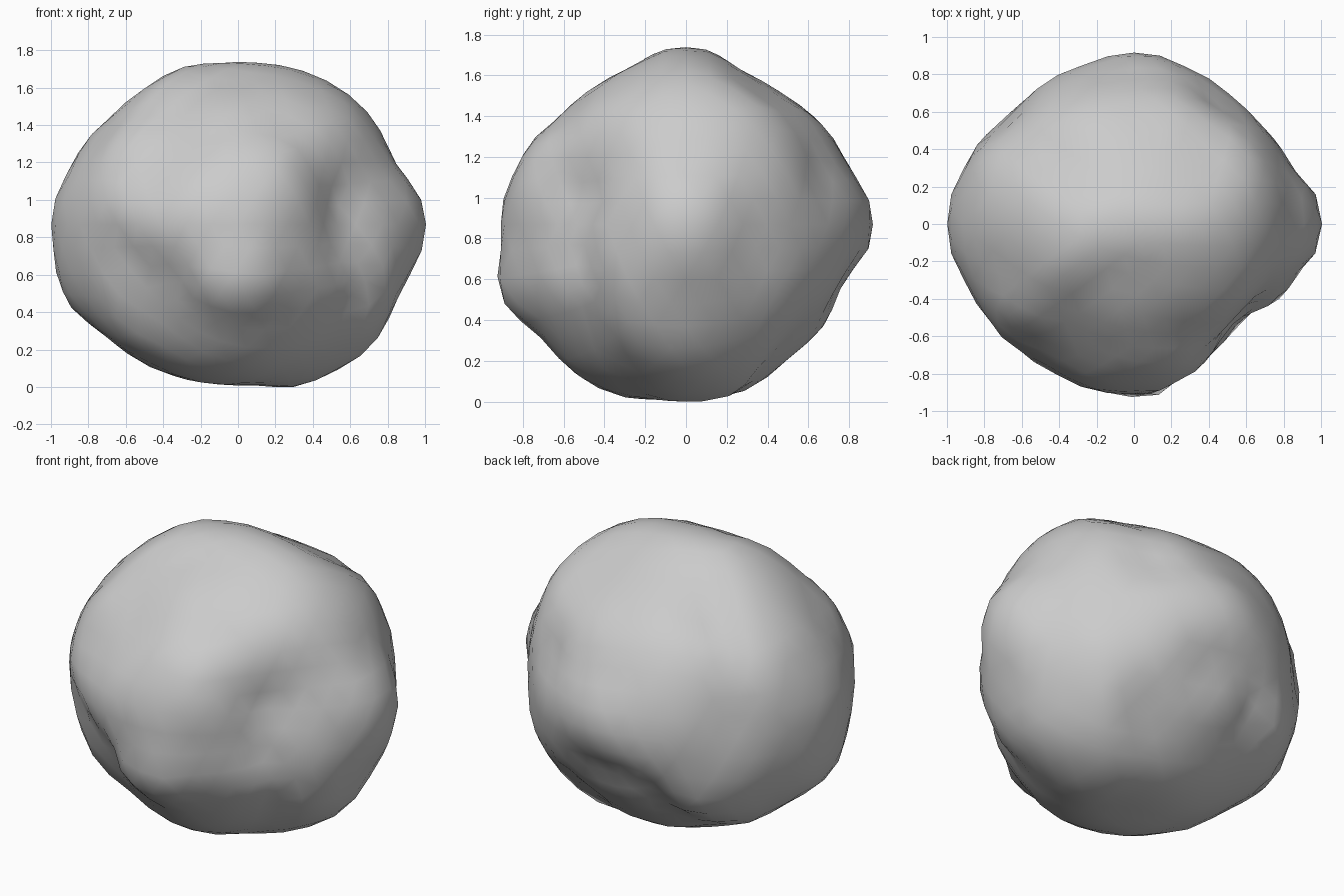
import bpy
import bmesh
import math
from mathutils import Vector

default = bpy.data.objects.get("Cube")
if default:
    bpy.data.objects.remove(default, do_unlink=True)

# Boulder radii around its upright and level sections, in even angle steps
SECTION_XZ = [1.01, .90, .93, .89, .87, .90, .90, .94,
              1.0, 1.01, .92, .87, .86, .93, .99, .94]
SECTION_YZ = [.92, .84, .82, .80, .87, .81, .82, .87,
              .88, .98, .90, .90, .86, .87, .83, .82]
SECTION_XY = [1.01, .89, .86, .86, .92, .90, .89, .95,
              1.0, .95, .92, .89, .90, .82, .77, .87]

# Radii around the three tilted sections
TILT_FRONT = [.86, .86, .85, .80, .80, .87, .88, .93,
              .92, .83, .86, .93, .89, .93, .92, .91]
TILT_BACK = [.92, .84, .80, .81, .85, .90, .92, .89,
             .86, .87, .83, .82, .86, .90, .96, .95]
TILT_UNDER = [.89, .87, .85, .78, .82, .91, .89, .83,
              .77, .86, .87, .91, .91, .90, .95, .95]

# Local dents and lumps: direction, height, angular width
FEATURES = [
    ((.61, -.52, .18), -.08, .18),    # front crater
    ((.53, -.60, -.15), -.03, .16),   # groove below the crater
    ((.30, -.80, .15), .04, .20),     # crater shoulder
    ((.15, -.80, -.12), .02, .25),    # front bulge, left half
    ((-.22, -.82, .08), .03, .25),    # front bulge, right half
    ((.75, -.36, -.22), .05, .20),    # side lump
    ((.62, -.40, -.58), -.03, .22),   # hollow under side lump
    ((-.58, -.58, -.15), -.05, .15),  # front pit
    ((-.65, -.55, .12), .02, .15),    # lump above the pit
    ((.44, .66, .25), -.05, .18),     # back groove
    ((.34, .80, .00), .02, .18),      # back lump
    ((.10, .75, -.30), -.02, .18),    # low back hollow
    ((-.11, .69, -.49), .02, .18),    # low back lump
    ((-.65, .55, .11), -.03, .16),    # back corner groove
    ((-.24, .88, .11), -.02, .16),    # upper back dent
]

X, Y, Z = Vector((1, 0, 0)), Vector((0, 1, 0)), Vector((0, 0, 1))


def section_samples(radii, axis_a, axis_b):
    """Pair each section radius with its direction."""
    step = math.tau / len(radii)
    return [(axis_a * math.cos(i * step) + axis_b * math.sin(i * step), r)
            for i, r in enumerate(radii)]


def tilted_samples(radii, facing):
    """Samples of the section square to a facing direction."""
    across = Z.cross(facing).normalized()
    return section_samples(radii, across, facing.normalized().cross(across))


def corner(x, y, rise):
    """Diagonal direction, thirty degrees above or below level."""
    angle = math.radians(30)
    flat = Vector((x, y, 0)).normalized()
    return flat * math.cos(angle) + Z * math.sin(angle) * rise


samples = (section_samples(SECTION_XZ, X, Z)
           + section_samples(SECTION_YZ, Y, Z)
           + section_samples(SECTION_XY, X, Y)
           + tilted_samples(TILT_FRONT, corner(1, -1, 1))
           + tilted_samples(TILT_BACK, corner(-1, 1, 1))
           + tilted_samples(TILT_UNDER, corner(1, 1, -1)))


def boulder_radius(direction):
    """Blend the section radii, then add the local features."""
    total = weights = 0.0
    for sample_dir, radius in samples:
        weight = math.exp(-(direction - sample_dir).length_squared / .04)
        total += weight * radius
        weights += weight
    radius = total / weights
    for feature_dir, height, width in FEATURES:
        gap = (direction - Vector(feature_dir).normalized()).length
        radius += height * math.exp(-(gap / width) ** 2)
    return radius


# Boulder body, resting on the ground
bm = bmesh.new()
bmesh.ops.create_icosphere(bm, subdivisions=4, radius=1)
for vert in bm.verts:
    direction = vert.co.normalized()
    vert.co = direction * boulder_radius(direction)
ground = min(vert.co.z for vert in bm.verts)
bmesh.ops.translate(bm, verts=bm.verts, vec=-Z * ground)
for face in bm.faces:
    face.smooth = True
mesh = bpy.data.meshes.new("boulder")
bm.to_mesh(mesh)
bm.free()
boulder = bpy.data.objects.new("boulder", mesh)
bpy.context.collection.objects.link(boulder)

# Stone colour
stone = bpy.data.materials.new("stone grey")
stone.use_nodes = True
grey = (.6, .6, .6, 1)
stone.diffuse_color = grey
shader = stone.node_tree.nodes["Principled BSDF"]
shader.inputs["Base Color"].default_value = grey
shader.inputs["Roughness"].default_value = .9
mesh.materials.append(stone)
